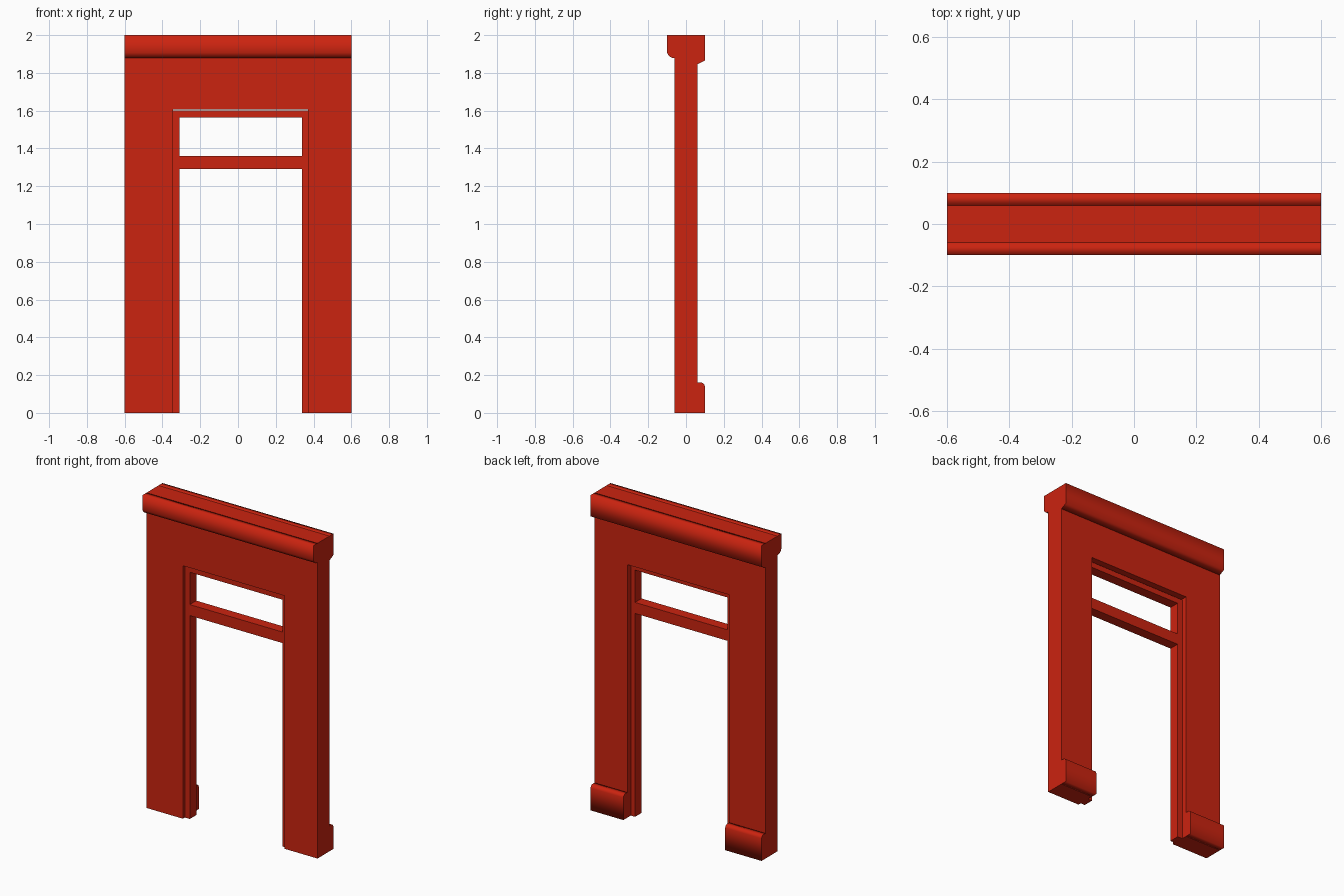
import bpy, bmesh

cube = bpy.data.objects.get("Cube")
if cube:
    bpy.data.objects.remove(cube)

red = bpy.data.materials.new("warm red paint")
red.use_nodes = True
red.diffuse_color = (0.6, 0.017, 0.005, 1)
red.node_tree.nodes["Principled BSDF"].inputs["Base Color"].default_value = red.diffuse_color


def extrude(name, points, place, offset, smooth=False):
    """Sweep a closed outline along offset; place turns 2D into 3D."""
    bm = bmesh.new()
    face = bm.faces.new([bm.verts.new(place(a, b)) for a, b in points])
    new = bmesh.ops.extrude_face_region(bm, geom=[face])["geom"]
    verts = [g for g in new if isinstance(g, bmesh.types.BMVert)]
    bmesh.ops.translate(bm, verts=verts, vec=offset)
    bmesh.ops.recalc_face_normals(bm, faces=bm.faces)
    if smooth:
        # Moulding sides are smooth, cut ends stay flat
        for f in bm.faces:
            f.smooth = abs(f.normal.x) < 0.5
        for e in bm.edges:
            e.smooth = all(f.smooth for f in e.link_faces)
    mesh = bpy.data.meshes.new(name)
    bm.to_mesh(mesh)
    bm.free()
    mesh.materials.append(red)
    obj = bpy.data.objects.new(name, mesh)
    bpy.context.collection.objects.link(obj)
    return obj


def panel(name, points, y0, y1):
    return extrude(name, points, lambda x, z: (x, y0, z), (0, y1 - y0, 0))


def moulding(name, points, x0, x1):
    return extrude(name, points, lambda y, z: (x0, y, z), (x1 - x0, 0, 0), True)


def arch(left, right, top, inner_left, inner_right, inner_top):
    return [(left, 0), (left, top), (right, top), (right, 0),
            (inner_right, 0), (inner_right, inner_top),
            (inner_left, inner_top), (inner_left, 0)]


HALF, WALL = 0.6, 0.06
LEFT, RIGHT = -0.345, 0.37          # wall opening
IN_LEFT, IN_RIGHT = -0.31, 0.34     # frame opening

# Wall with doorway
panel("wall", arch(-HALF, HALF, 2, LEFT, RIGHT, 1.605), -WALL, WALL)

# Recessed door frame and transom bar
F0, F1 = -0.04, 0.025
panel("door_frame", arch(LEFT, RIGHT, 1.6, IN_LEFT, IN_RIGHT, 1.565), F0, F1)
panel("transom_bar", [(IN_LEFT, 1.29), (IN_RIGHT, 1.29),
                      (IN_RIGHT, 1.36), (IN_LEFT, 1.36)], F0, F1)

# Crown mouldings
moulding("front_crown", [(-WALL, 2), (-0.1, 2), (-0.1, 1.907), (-0.094, 1.895),
                         (-0.085, 1.885), (-0.075, 1.88), (-WALL, 1.88)], -HALF, HALF)
moulding("back_crown", [(WALL, 2), (0.1, 2), (0.1, 1.865), (WALL, 1.845)], -HALF, HALF)

# Skirting on the back of each leg
for name, x0, x1 in (("right_skirting", -HALF, LEFT), ("left_skirting", RIGHT, HALF)):
    moulding(name, [(WALL, 0), (0.1, 0), (0.1, 0.142), (0.095, 0.153),
                    (0.085, 0.16), (WALL, 0.16)], x0, x1)
